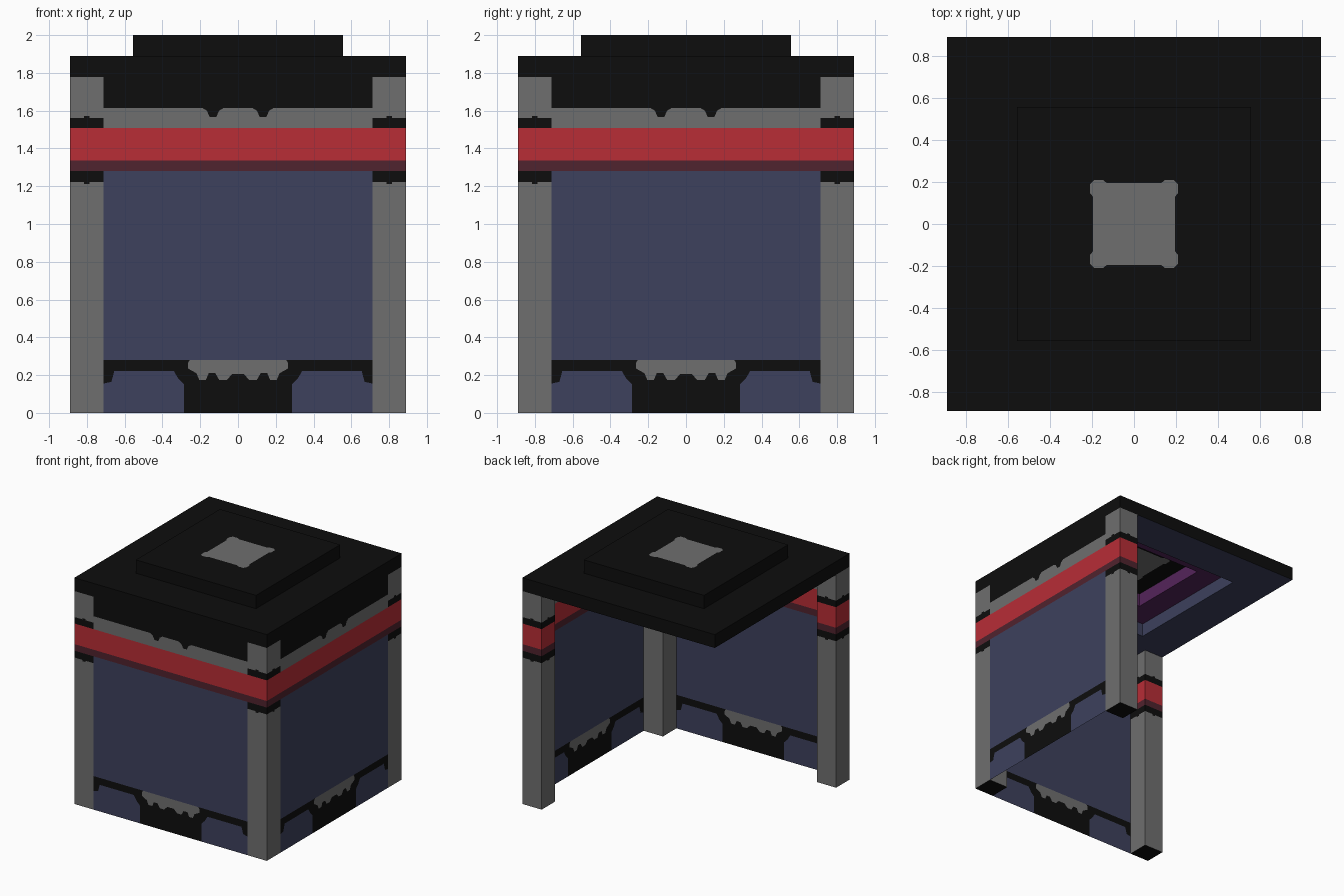
import bpy, bmesh
from mathutils import Vector

if "Cube" in bpy.data.objects:
    bpy.data.objects.remove(bpy.data.objects["Cube"])

H, W, R1, R2 = 0.889, 0.711, 0.555, 0.355   # half size, wall half width, roof steps
P = (H - W) / 2                             # post half width
Z_ROOF, Z_STEP, Z_TOP = 1.778, 1.889, 2.0

def material(name, rgb):
    lin = [(c / 255 / 12.92) if c < 11 else ((c / 255 + 0.055) / 1.055) ** 2.4 for c in rgb]
    m = bpy.data.materials.new(name)
    m.diffuse_color = (*lin, 1)
    m.use_nodes = True
    m.node_tree.nodes["Principled BSDF"].inputs["Base Color"].default_value = m.diffuse_color
    return m

MATS = [material("black", (13, 13, 13)), material("grey", (111, 111, 111)),
        material("red", (184, 45, 54)), material("dark red", (80, 35, 46)),
        material("navy", (61, 65, 93)), material("purple", (84, 36, 90))]
BLACK, GREY, RED, DARK_RED, NAVY, PURPLE = range(6)

def finish(name, bm):
    bmesh.ops.remove_doubles(bm, verts=bm.verts, dist=1e-5)
    me = bpy.data.meshes.new(name)
    bm.to_mesh(me)
    bm.free()
    for m in MATS:
        me.materials.append(m)
    bpy.context.collection.objects.link(bpy.data.objects.new(name, me))

def face(bm, pts, mat, normal):
    """Add one polygon facing along normal."""
    f = bm.faces.new([bm.verts.new(p) for p in pts])
    f.normal_update()
    if f.normal.dot(Vector(normal)) < 0:
        f.normal_flip()
    f.material_index = mat

def panel(bm, regions, centre, side, normal):
    """Draw half-outlines (u, z) on an upright panel, mirrored about its middle."""
    for mat, pts in regions:
        for s in (1, -1):
            face(bm, [Vector(centre) + Vector(side) * (u * s) + Vector((0, 0, z))
                      for u, z in pts], mat, normal)

def band(mat, lower, upper):
    return mat, lower + upper[::-1]

def level(z, w):
    return [(0, z), (w, z)]

# Wall colour boundaries, from the middle outwards
arch = [(0, 0), (.285, 0), (.285, .15), (.315, .18), (.34, .222), (.655, .222),
        (.67, .165), (W, .155)]
teeth = [(0, .205), (.03, .205), (.06, .175), (.1, .175), (.12, .21), (.155, .21),
         (.17, .175), (.205, .175), (.22, .21), (.265, .235), (.265, .265), (.255, .28)]
drips = [(0, 1.615), (.075, 1.615), (.1, 1.6), (.115, 1.567), (.15, 1.567),
         (.165, 1.6), (.19, 1.615), (W, 1.615)]
wall = [
    (NAVY, arch[1:] + [(W, 0)]),
    band(BLACK, arch, teeth + [(W, .28)]),
    (GREY, teeth + [(0, .28)]),
    band(NAVY, [(0, .28), (.255, .28), (W, .28)], level(1.28, W)),
    band(DARK_RED, level(1.28, W), level(1.335, W)),
    band(RED, level(1.335, W), level(1.507, W)),
    band(GREY, level(1.507, W), drips),
    band(BLACK, drips, level(Z_ROOF, W)),
]

# Two thin walls, front and right
for name, centre, side, normal in (("front_wall", (0, -H, 0), (1, 0, 0), (0, -1, 0)),
                                   ("right_wall", (H, 0, 0), (0, 1, 0), (1, 0, 0))):
    bm = bmesh.new()
    panel(bm, wall, centre, side, normal)
    finish(name, bm)

# Post colour bands with small centre notches
low = [(0, 1.212), (.014, 1.212), (.014, 1.223), (P, 1.223)]
high = [(0, 1.572), (.014, 1.572), (.014, 1.561), (P, 1.561)]
post = [
    band(GREY, level(0, P), low),
    band(BLACK, low, level(1.28, P)),
    band(DARK_RED, level(1.28, P), level(1.335, P)),
    band(RED, level(1.335, P), level(1.507, P)),
    band(BLACK, level(1.507, P), high),
    band(GREY, high, level(Z_ROOF, P)),
]

# Three corner posts; the back left corner is open
for name, sx, sy in (("front_left_post", -1, -1), ("front_right_post", 1, -1),
                     ("back_right_post", 1, 1)):
    bm = bmesh.new()
    c = Vector((sx * (H - P), sy * (H - P), 0))
    for n in (Vector((1, 0, 0)), Vector((-1, 0, 0)), Vector((0, 1, 0)), Vector((0, -1, 0))):
        panel(bm, post, c + n * P, (n.y, n.x, 0), n)
    face(bm, [c + Vector((x * P, y * P, 0)) for x, y in ((1, 1), (-1, 1), (-1, -1), (1, -1))],
         BLACK, (0, 0, -1))
    finish(name, bm)

def square(r, z):
    return [Vector((x * r, y * r, z)) for x, y in ((1, 1), (-1, 1), (-1, -1), (1, -1))]

# Stepped roof, hollow underneath: square rings from the outer top edge to the inner ceiling
bm = bmesh.new()
rings = [(R2, Z_TOP, None), (R2, Z_STEP, PURPLE), (R1, Z_STEP, PURPLE), (R1, Z_ROOF, NAVY),
         (H, Z_ROOF, NAVY), (H, Z_STEP, BLACK), (R1, Z_STEP, BLACK), (R1, Z_TOP, BLACK)]
for (ra, za, _), (rb, zb, mat) in zip(rings, rings[1:]):
    a, b = square(ra, za), square(rb, zb)
    for i in range(4):
        j = (i + 1) % 4
        out = (a[i] + a[j]) * Vector((1, 1, 0)).length
        out.z = 0
        out.normalize()
        # outward side of the profile as it runs from the ceiling round to the top
        normal = out * (zb - za) + Vector((0, 0, ra - rb))
        face(bm, [a[i], a[j], b[j], b[i]], mat, normal)
finish("roof", bm)

# Roof top sheet with the grey pillow-shaped patch
patch = [(.195, 0), (.195, .13), (.208, .145), (.208, .19), (.19, .208),
         (.145, .208), (.13, .195), (0, .195)]
bm = bmesh.new()
for sx in (1, -1):
    for sy in (1, -1):
        for mat, extra in ((GREY, [(0, 0)]), (BLACK, [(0, R1), (R1, R1), (R1, 0)])):
            face(bm, [(x * sx, y * sy, Z_TOP) for x, y in patch + extra], mat, (0, 0, 1))
finish("roof_top", bm)
